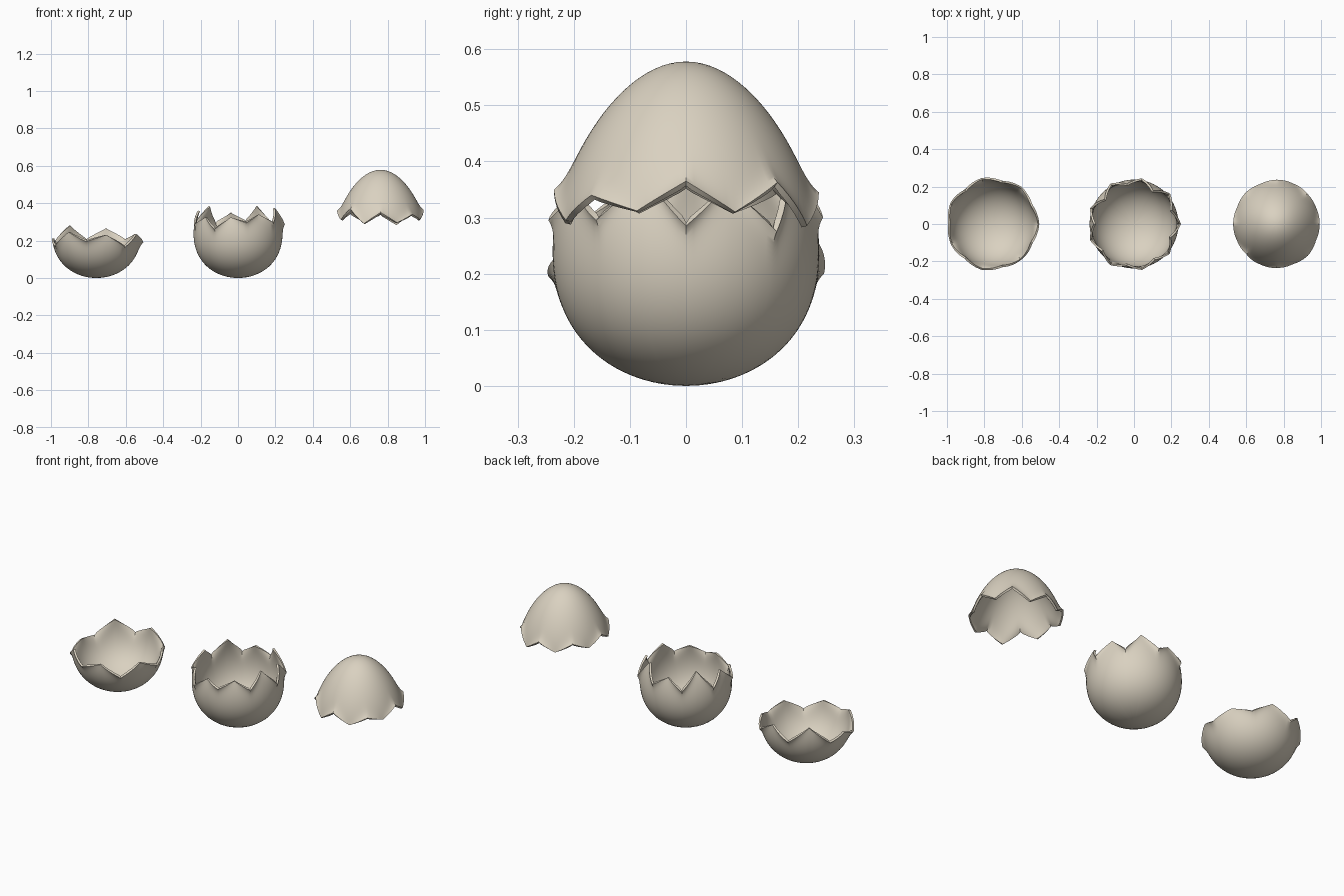
import bpy, bmesh, math

if "Cube" in bpy.data.objects:
    bpy.data.objects.remove(bpy.data.objects["Cube"])

HEIGHT, RADIUS, TAPER = 0.578, 0.233, 0.2   # whole egg outline
THICK, FLARE, CURL = 0.011, 0.017, 0.018    # shell wall and curled rim

shell_mat = bpy.data.materials.new("eggshell_cream")
shell_mat.diffuse_color = (0.70, 0.64, 0.53, 1)
shell_mat.use_nodes = True
shell_mat.node_tree.nodes["Principled BSDF"].inputs["Base Color"].default_value = shell_mat.diffuse_color


def egg_shell(name, x, notches, tips, cap=False):
    """Part of an egg from one pole to a zigzag rim; first notch faces +x."""
    teeth, sub, rings = len(notches), 6, 28
    n = teeth * 2 * sub
    corners = [z for pair in zip(notches, tips) for z in pair]
    sign = 1 if cap else -1
    bm = bmesh.new()
    pole = bm.verts.new((x, 0, HEIGHT if cap else 0))
    cols = []
    for j in range(n):
        a = 2 * math.pi * j / n
        i, f = divmod(j, sub)
        f /= sub
        rim_z = corners[i] * (1 - f) + corners[(i + 1) % len(corners)] * f
        near_notch = 1 - f if i % 2 == 0 else f
        end = math.acos(sign * (rim_z / HEIGHT * 2 - 1))
        col = []
        for k in range(1, rings + 1):
            t = 1 - (1 - k / rings) ** 1.6          # rings gather at the rim
            phi = end * t
            u = sign * math.cos(phi)
            r = RADIUS * math.sin(phi) * (1 - TAPER * u)
            # notches curl outwards
            r += FLARE * near_notch * math.exp(-(end - phi) * 0.27 / CURL)
            col.append(bm.verts.new((x + r * math.cos(a), r * math.sin(a),
                                     HEIGHT / 2 * (1 + u))))
        cols.append(col)
    for j in range(n):
        p, q = cols[j], cols[(j + 1) % n]
        bm.faces.new((pole, p[0], q[0]))
        for k in range(rings - 1):
            bm.faces.new((p[k], p[k + 1], q[k + 1], q[k]))
    if not cap:
        bmesh.ops.reverse_faces(bm, faces=bm.faces[:])
    me = bpy.data.meshes.new(name)
    bm.to_mesh(me)
    bm.free()
    me.materials.append(shell_mat)
    ob = bpy.data.objects.new(name, me)
    bpy.context.collection.objects.link(ob)
    # wall thickness grows inwards
    sol = ob.modifiers.new("wall", 'SOLIDIFY')
    sol.thickness, sol.offset = THICK, -1
    bpy.ops.object.select_all(action='DESELECT')
    ob.select_set(True)
    bpy.context.view_layer.objects.active = ob
    bpy.ops.object.modifier_apply(modifier="wall")
    bpy.ops.object.shade_smooth_by_angle(angle=math.radians(40))
    return ob


# shallow bottom shell, seven teeth
egg_shell("shallow_shell", -0.757,
          [0.19, 0.20, 0.20, 0.19, 0.17, 0.195, 0.165],
          [0.235, 0.265, 0.28, 0.21, 0.245, 0.23, 0.235])
# deep bottom shell, nine teeth
egg_shell("deep_shell", 0.0,
          [0.285, 0.275, 0.30, 0.29, 0.29, 0.285, 0.26, 0.295, 0.295],
          [0.36, 0.385, 0.35, 0.385, 0.36, 0.325, 0.325, 0.34, 0.375])
# top shell, eight teeth pointing down
egg_shell("top_shell", 0.762,
          [0.365, 0.363, 0.345, 0.35, 0.36, 0.37, 0.35, 0.34],
          [0.31, 0.285, 0.30, 0.31, 0.31, 0.29, 0.295, 0.312], cap=True)
